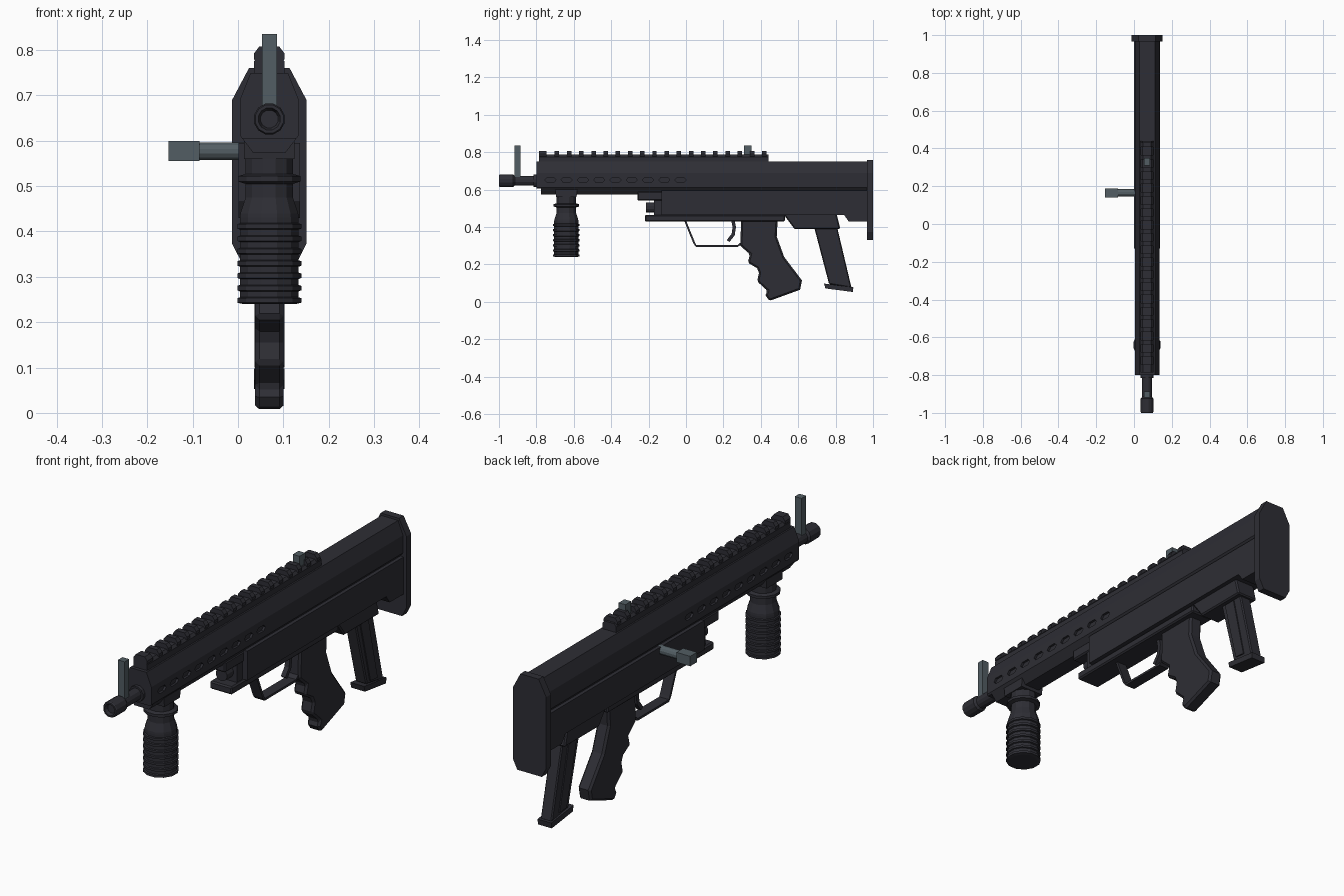
import bpy, bmesh, math
from mathutils import Vector

if "Cube" in bpy.data.objects:
    bpy.data.objects.remove(bpy.data.objects["Cube"])

CX = 0.069  # centre plane of the main body


def material(name, rgb):
    m = bpy.data.materials.new(name)
    m.diffuse_color = (*rgb, 1)
    m.use_nodes = True
    m.node_tree.nodes["Principled BSDF"].inputs["Base Color"].default_value = m.diffuse_color
    return m


BLACK = material("blue black polymer", (0.027, 0.027, 0.035))
STEEL = material("grey steel", (0.085, 0.11, 0.125))


def finish(name, bm, mat=BLACK, bevel=0):
    bmesh.ops.recalc_face_normals(bm, faces=bm.faces)
    me = bpy.data.meshes.new(name)
    bm.to_mesh(me)
    bm.free()
    ob = bpy.data.objects.new(name, me)
    bpy.context.collection.objects.link(ob)
    me.materials.append(mat)
    if bevel:
        b = ob.modifiers.new("edges", 'BEVEL')
        b.width, b.segments, b.limit_method = bevel, 1, 'ANGLE'
        b.angle_limit = math.radians(60)
    return ob


def loft(name, loops, mat=BLACK, bevel=0):
    """Skin a row of equal closed loops and cap both ends."""
    bm = bmesh.new()
    rows = [[bm.verts.new(p) for p in loop] for loop in loops]
    n = len(rows[0])
    for a, b in zip(rows, rows[1:]):
        for i in range(n):
            bm.faces.new((a[i], a[(i + 1) % n], b[(i + 1) % n], b[i]))
    bm.faces.new(rows[0])
    bm.faces.new(rows[-1])
    return finish(name, bm, mat, bevel)


def side(name, pts, half, mat=BLACK, bevel=0, cx=CX):
    """Side outline (y, z) given a thickness along x."""
    return loft(name, [[(cx + s * half, y, z) for y, z in pts] for s in (-1, 1)], mat, bevel)


def section(name, half_pts, y0, y1, mat=BLACK, bevel=0):
    """Mirrored cross-section (half width, z) run along y."""
    pts = half_pts + [(-w, z) for w, z in reversed(half_pts)]
    return loft(name, [[(CX + w, y, z) for w, z in pts] for y in (y0, y1)], mat, bevel)


def box(name, y0, y1, z0, z1, half, mat=BLACK, bevel=0, cx=CX):
    return side(name, [(y0, z0), (y1, z0), (y1, z1), (y0, z1)], half, mat, bevel, cx)


def lathe(name, origin, axis, profile, sides=12, mat=BLACK):
    """Profile of (distance, radius) turned about an axis."""
    q = Vector((0, 0, 1)).rotation_difference(Vector(axis))
    loops = []
    for d, r in profile:
        ring = []
        for i in range(sides):
            a = 2 * math.pi * (i + 0.5) / sides
            ring.append(Vector(origin) + q @ Vector((r * math.cos(a), r * math.sin(a), d)))
        loops.append(ring)
    return loft(name, loops, mat)


def strip(name, path, thick, half):
    """Bent flat strip following a (y, z) path."""
    pts = [Vector(p) for p in path]
    outer, inner = [], []
    for i, p in enumerate(pts):
        t = (pts[min(i + 1, len(pts) - 1)] - pts[max(i - 1, 0)]).normalized()
        n = Vector((-t.y, t.x)) * thick / 2
        outer.append(p + n)
        inner.append(p - n)
    return side(name, [tuple(p) for p in outer + inner[::-1]], half)


# Upper receiver and its tapered front
upper = section("upper_receiver",
                [(0.041, 0.75), (0.065, 0.69), (0.065, 0.612), (0.036, 0.574)], -0.775, 0.975)
section("receiver_nose", [(0.041, 0.75), (0.065, 0.69), (0.065, 0.612), (0.06, 0.605)],
        -0.80, -0.775)

# Vent slots cut in both sides
bm = bmesh.new()
for sx in (-1, 1):
    for i in range(9):
        yc = -0.725 + i * 0.087
        ring = [(-0.03, 0), (-0.018, -0.013), (0.018, -0.013), (0.03, 0), (0.018, 0.013), (-0.018, 0.013)]
        a, b = [[bm.verts.new((CX + sx * x, yc + y, 0.652 + z)) for y, z in ring] for x in (0.055, 0.08)]
        bm.faces.new(a)
        bm.faces.new(b)
        for k in range(6):
            bm.faces.new((a[k], a[(k + 1) % 6], b[(k + 1) % 6], b[k]))
cutter = finish("vent_cutter", bm)
cutter.hide_render = True
cutter.hide_viewport = True
cutter.display_type = 'WIRE'
cut = upper.modifiers.new("vents", 'BOOLEAN')
cut.operation, cut.object, cut.solver = 'DIFFERENCE', cutter, 'EXACT'

# Lower receiver, stepped keel and front blocks
side("lower_receiver", [(-0.13, 0.595), (0.975, 0.595), (0.975, 0.43), (0.87, 0.43),
                        (0.845, 0.465), (-0.13, 0.465)], 0.068)
box("lower_keel", -0.22, 0.53, 0.43, 0.465, 0.055, bevel=0.006)
box("front_step", -0.26, -0.12, 0.542, 0.59, 0.05, bevel=0.006)
lathe("front_pin", (CX, -0.215, 0.505), (0, 1, 0), [(0, 0.028), (0.05, 0.028), (0.05, 0.02), (0.1, 0.02)])
box("front_lug", -0.17, -0.12, 0.46, 0.55, 0.045)

# Butt plate
section("butt_plate", [(0.045, 0.76), (0.082, 0.69), (0.082, 0.373), (0.06, 0.33)], 0.967, 1.0)

# Top rail with evenly spaced teeth
section("rail_base", [(0.024, 0.787), (0.034, 0.775), (0.034, 0.745)], -0.785, 0.44)
tooth = [(0.022, 0.808), (0.034, 0.792), (0.034, 0.78), (0.024, 0.77)]
section("rail_end_tooth", tooth, -0.785, -0.745)
for i in range(18):
    yc = -0.69 + i * 0.0652
    section("rail_tooth", tooth, yc - 0.012, yc + 0.012)

# Barrel, muzzle and sights
lathe("barrel", (CX, -1.0, 0.648), (0, 1, 0),
      [(0.015, 0.02), (0, 0.025), (0, 0.032), (0.005, 0.035), (0.075, 0.035), (0.085, 0.027), (0.205, 0.027)])
lathe("barrel_collar", (CX, -0.815, 0.648), (0, 1, 0), [(0, 0.035), (0.02, 0.035)])
box("front_sight", -0.918, -0.886, 0.645, 0.835, 0.0165, STEEL)
box("rear_sight", 0.31, 0.35, 0.78, 0.835, 0.0165, STEEL)

# Charging handle on the left side
lathe("handle_shaft", (-0.09, 0.165, 0.577), (1, 0, 0), [(0, 0.02), (0.11, 0.02)], mat=STEEL)
box("handle_knob", 0.141, 0.189, 0.555, 0.599, 0.034, STEEL, cx=-0.119)

# Ribbed foregrip and its mount
ribs = [(0.24, 0.06)]
for i in range(7):
    z = 0.243 + i * 0.0272
    ribs += [(z, 0.073), (z + 0.010, 0.073), (z + 0.012, 0.067), (z + 0.025, 0.067)]
ribs += [(0.44, 0.066), (0.475, 0.054), (0.505, 0.054), (0.51, 0.071), (0.522, 0.071),
         (0.527, 0.054), (0.58, 0.054)]
lathe("foregrip", (CX, -0.64, 0), (0, 0, 1), ribs)
side("foregrip_mount", [(-0.70, 0.615), (-0.695, 0.56), (-0.585, 0.56), (-0.58, 0.615)], 0.056)

# Pistol grip with finger grooves
side("pistol_grip", [(0.295, 0.44), (0.49, 0.44), (0.485, 0.35), (0.525, 0.24), (0.62, 0.115),
                     (0.61, 0.065), (0.445, 0.005), (0.425, 0.035), (0.435, 0.06), (0.38, 0.11),
                     (0.39, 0.155), (0.38, 0.18), (0.33, 0.21), (0.342, 0.255), (0.29, 0.30)],
     0.031, bevel=0.009)

# Trigger and guard
strip("trigger_guard", [(-0.005, 0.435), (0.045, 0.312), (0.055, 0.298), (0.275, 0.298),
                        (0.30, 0.318)], 0.01, 0.024)
strip("trigger", [(0.25, 0.44), (0.258, 0.40), (0.252, 0.36), (0.225, 0.325)], 0.018, 0.011)

# Magazine well, magazine and base
side("magazine_well", [(0.52, 0.47), (0.58, 0.39), (0.825, 0.39), (0.805, 0.47)], 0.05, bevel=0.006)
side("magazine", [(0.685, 0.40), (0.808, 0.40), (0.885, 0.075), (0.765, 0.095)], 0.028, bevel=0.005)
for s in (-1, 1):
    side("magazine_panel", [(0.715, 0.385), (0.77, 0.385), (0.835, 0.10), (0.785, 0.105)],
         0.003, cx=CX + s * 0.03)
side("magazine_base", [(0.738, 0.098), (0.745, 0.072), (0.892, 0.053), (0.895, 0.078)], 0.034)
